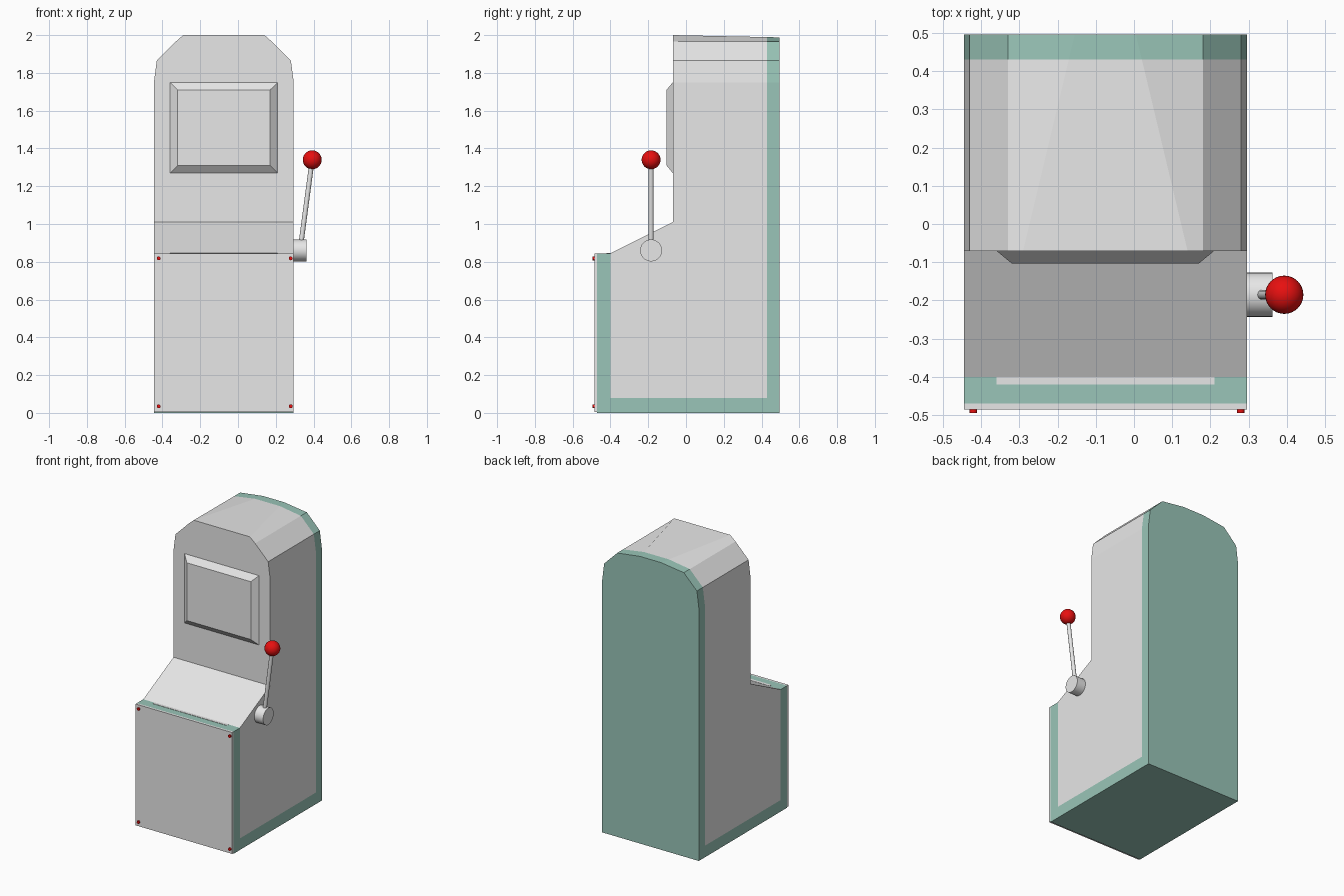
import bpy, bmesh, math
from mathutils import Vector

if "Cube" in bpy.data.objects:
    bpy.data.objects.remove(bpy.data.objects["Cube"])

CX = -0.075           # cabinet centre line
HALF = 0.37           # cabinet half width
BACK, FACE = 0.495, -0.07
LEDGE = 0.845


def material(name, rgb):
    m = bpy.data.materials.new(name)
    m.diffuse_color = (*rgb, 1)
    m.use_nodes = True
    m.node_tree.nodes["Principled BSDF"].inputs["Base Color"].default_value = m.diffuse_color
    return m


GREY = material("light grey", (0.8, 0.8, 0.8))
GREEN = material("sage green", (0.32, 0.56, 0.48))
RED = material("red", (0.8, 0.005, 0.005))


def make_object(name, bm, *mats):
    bmesh.ops.recalc_face_normals(bm, faces=bm.faces)
    mesh = bpy.data.meshes.new(name)
    bm.to_mesh(mesh)
    bm.free()
    for m in mats:
        mesh.materials.append(m)
    ob = bpy.data.objects.new(name, mesh)
    bpy.context.collection.objects.link(ob)
    return ob


def smooth(ob):
    bpy.ops.object.select_all(action='DESELECT')
    ob.select_set(True)
    bpy.context.view_layer.objects.active = ob
    bpy.ops.object.shade_smooth_by_angle(angle=math.radians(35))


def box(name, lo, hi, mat):
    bm = bmesh.new()
    bmesh.ops.create_cube(bm, size=1)
    for v in bm.verts:
        v.co = [lo[i] + (v.co[i] + 0.5) * (hi[i] - lo[i]) for i in range(3)]
    return make_object(name, bm, mat)


def rod(name, a, b, radius, mat, sides=24):
    a, b = Vector(a), Vector(b)
    bm = bmesh.new()
    bmesh.ops.create_cone(bm, cap_ends=True, segments=sides, radius1=radius,
                          radius2=radius, depth=(b - a).length)
    bm.transform((b - a).to_track_quat('Z', 'Y').to_matrix().to_4x4())
    bmesh.ops.translate(bm, verts=bm.verts, vec=(a + b) / 2)
    ob = make_object(name, bm, mat)
    smooth(ob)
    return ob


def cabinet():
    bm = bmesh.new()

    # lower part: side profile, open where the upper part joins
    profile = [(BACK, 1.01), (BACK, 0), (-0.47, 0), (-0.47, LEDGE),
               (-0.40, LEDGE), (FACE, 1.01)]
    sides = [[bm.verts.new((CX + s * HALF, y, z)) for y, z in profile] for s in (-1, 1)]
    for ring in sides:
        bm.faces.new(ring)
    for i in range(len(profile) - 1):
        bm.faces.new((sides[0][i], sides[0][i + 1], sides[1][i + 1], sides[1][i]))

    # upper part: chamfered front outline lofted to an arched back outline
    shared = [(HALF, 1.01), (HALF, 1.75), (0.355, 1.865), (0.255, 1.965)]

    def outline(y, crown):
        half = shared + [crown]
        pts = half + [(-x, z) for x, z in reversed(half)]
        return [bm.verts.new((CX + x, y, z)) for x, z in pts]

    front = outline(FACE, (0.215, 2.0))
    back = outline(BACK, (0.08, 1.988))
    bm.faces.new(front)
    bm.faces.new(back)
    for i in range(len(front) - 1):
        bm.faces.new((front[i], front[i + 1], back[i + 1], back[i]))
    bmesh.ops.remove_doubles(bm, verts=bm.verts, dist=0.0005)

    # cut the edge trim and colour it by position
    for co, no in (((0, 0.43, 0), (0, 1, 0)), ((0, -0.40, 0), (0, 1, 0)),
                   ((0, 0, 0.08), (0, 0, 1))):
        bmesh.ops.bisect_plane(bm, geom=bm.verts[:] + bm.edges[:] + bm.faces[:],
                               plane_co=co, plane_no=no, dist=0.0005)
    for f in bm.faces:
        c = f.calc_center_median()
        f.material_index = int(c.y > 0.43 or c.y < -0.401 or c.z < 0.08)
    make_object("cabinet", bm, GREY, GREEN)


cabinet()

# front door, its screws and the strip on the ledge
box("front_door", (CX - HALF, -0.485, 0.005), (CX + HALF, -0.47, LEDGE), GREY)
for x in (-0.42, 0.279):
    for z in (0.035, 0.818):
        rod("door_screw", (x, -0.484, z), (x, -0.494, z), 0.01, RED, 12)
box("ledge_strip", (-0.36, -0.42, LEDGE - 0.004), (0.21, -0.40, LEDGE + 0.002), GREY)

# raised screen with bevelled border
bm = bmesh.new()
rings = []
for hx, hz, y in ((0.285, 0.24, FACE), (0.245, 0.20, -0.103)):
    rings.append([bm.verts.new((CX + sx * hx, y, 1.51 + sz * hz))
                  for sx, sz in ((-1, -1), (1, -1), (1, 1), (-1, 1))])
bm.faces.new(rings[1])
for i in range(4):
    j = (i + 1) % 4
    bm.faces.new((rings[0][i], rings[0][j], rings[1][j], rings[1][i]))
make_object("screen", bm, GREY)

# pull lever
rod("lever_hub", (0.294, -0.185, 0.86), (0.362, -0.185, 0.86), 0.058, GREY, 32)
rod("lever_arm", (0.33, -0.185, 0.87), (0.39, -0.185, 1.32), 0.013, GREY, 16)
bm = bmesh.new()
bmesh.ops.create_uvsphere(bm, u_segments=32, v_segments=16, radius=0.05)
bmesh.ops.translate(bm, verts=bm.verts, vec=(0.393, -0.185, 1.34))
smooth(make_object("lever_knob", bm, RED))
